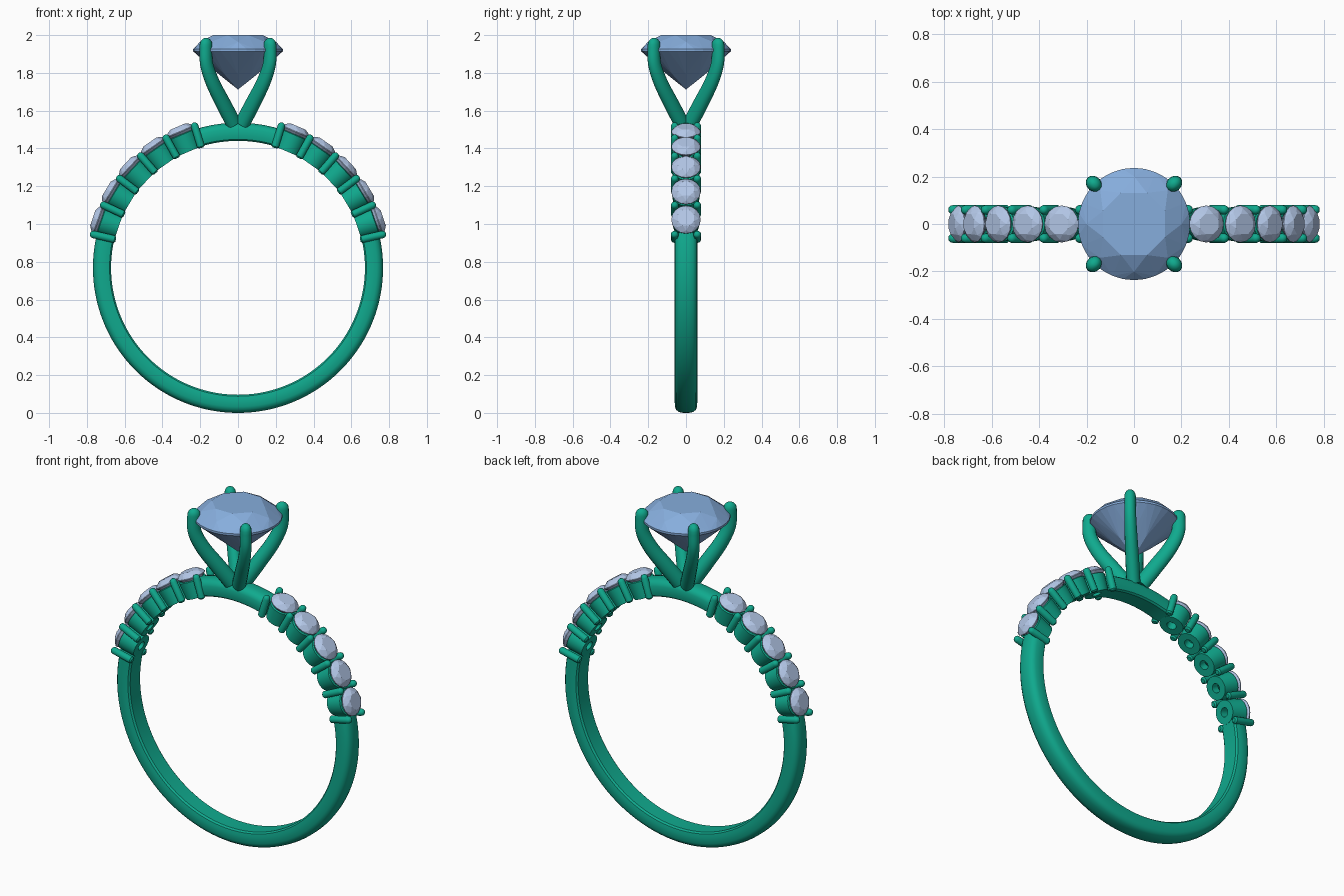
import bpy, bmesh
from math import sin, cos, pi, radians
from mathutils import Matrix, Vector

if "Cube" in bpy.data.objects:
    bpy.data.objects.remove(bpy.data.objects["Cube"])

CZ = 0.768            # height of the ring centre


def material(name, rgb):
    m = bpy.data.materials.new(name)
    m.diffuse_color = (*rgb, 1)
    m.use_nodes = True
    m.node_tree.nodes["Principled BSDF"].inputs["Base Color"].default_value = m.diffuse_color
    return m


METAL = material("green_metal", (0.005, 0.40, 0.27))
BLUE = material("blue_gem", (0.24, 0.42, 0.72))
PALE = material("pale_gem", (0.45, 0.57, 0.80))


def finish(bm, name, mat, matrix=None, smooth=True):
    bmesh.ops.recalc_face_normals(bm, faces=bm.faces)
    me = bpy.data.meshes.new(name)
    bm.to_mesh(me)
    bm.free()
    ob = bpy.data.objects.new(name, me)
    bpy.context.collection.objects.link(ob)
    me.materials.append(mat)
    if matrix:
        me.transform(matrix)
    if smooth:
        bpy.ops.object.select_all(action='DESELECT')
        ob.select_set(True)
        bpy.context.view_layer.objects.active = ob
        bpy.ops.object.shade_smooth_by_angle(angle=radians(35))
    return ob


def radial(deg):
    # local z points outward from the ring centre, deg measured from the top
    return Matrix.Translation((0, 0, CZ)) @ Matrix.Rotation(radians(deg), 4, 'Y')


def skin(bm, loops, closed):
    # bridge a list of equal vertex loops, capping open ends
    n = len(loops[0])
    for i in range(len(loops) if closed else len(loops) - 1):
        a, b = loops[i], loops[(i + 1) % len(loops)]
        for j in range(n):
            k = (j + 1) % n
            bm.faces.new((a[j], a[k], b[k], b[j]))
    if not closed:
        bm.faces.new(loops[0])
        bm.faces.new(loops[-1])


def arc(name, start, end, steps):
    # band section swept around the finger
    half = [(0.672, 0.046), (0.680, 0.056), (0.700, 0.060), (0.735, 0.059),
            (0.752, 0.052), (0.763, 0.038), (0.768, 0.016)]
    prof = half + [(r, -y) for r, y in reversed(half)]
    bm = bmesh.new()
    loops = []
    for i in range(steps + 1):
        a = radians(start + (end - start) * i / steps)
        loops.append([bm.verts.new((r * sin(a), y, CZ + r * cos(a))) for r, y in prof])
    skin(bm, loops, False)
    return finish(bm, name, METAL)


def lathe(name, prof, matrix, closed, segs):
    bm = bmesh.new()
    loops = [[bm.verts.new((r * cos(2 * pi * i / segs), r * sin(2 * pi * i / segs), z))
              for i in range(segs)] for r, z in prof]
    skin(bm, loops, closed)
    return finish(bm, name, METAL, matrix)


def gem(name, mat, rad, girdle, crown, depth, sides, matrix=None):
    # brilliant cut: hull of table, crown, girdle and pavilion points
    rings = [(8, 0.60, crown, 0), (8, 0.85, crown * 0.55, 0.5),
             (sides, 1.0, 0.025 * rad, 0), (sides, 1.0, -0.025 * rad, 0),
             (8, 0.42, -depth * 0.62, 0.5), (1, 0.0, -depth, 0)]
    bm = bmesh.new()
    for n, r, z, off in rings:
        for i in range(n):
            a = 2 * pi * (i + off) / n + pi / 8
            bm.verts.new((rad * r * cos(a), rad * r * sin(a), girdle + z))
    bmesh.ops.convex_hull(bm, input=bm.verts[:])
    bmesh.ops.dissolve_limit(bm, angle_limit=radians(1), verts=bm.verts[:], edges=bm.edges[:])
    return finish(bm, name, mat, matrix, smooth=False)


def claw(name, angle):
    # tapered curved claw: (distance from axis, height, radius), rounded at the tip
    key = [(0.035, 1.535, 0.044), (0.112, 1.64, 0.043), (0.190, 1.75, 0.040),
           (0.236, 1.85, 0.037), (0.240, 1.948, 0.036)]
    pts = [Vector(k) for k in key]
    pts = [2 * pts[0] - pts[1]] + pts + [2 * pts[-1] - pts[-2]]
    path = []
    for i in range(1, len(pts) - 2):
        p0, p1, p2, p3 = pts[i - 1:i + 3]
        for s in range(6):
            t = s / 6
            path.append(0.5 * (2 * p1 + (p2 - p0) * t + (2 * p0 - 5 * p1 + 4 * p2 - p3) * t * t
                               + (3 * p1 - p0 - 3 * p2 + p3) * t ** 3))
    for s in range(6):
        t = s / 6 * pi / 2 + 0.02
        path.append(Vector((0.240 - 0.008 * sin(t), 1.948 + 0.037 * sin(t), 0.036 * cos(t))))
    bm = bmesh.new()
    loops = []
    for i, p in enumerate(path):
        d = path[min(i + 1, len(path) - 1)] - path[max(i - 1, 0)]
        nx, nz = Vector((d.y, -d.x)).normalized()
        loops.append([bm.verts.new((p.x + nx * p.z * cos(2 * pi * j / 16),
                                    p.z * 0.85 * sin(2 * pi * j / 16),
                                    p.y + nz * p.z * cos(2 * pi * j / 16))) for j in range(16)])
    skin(bm, loops, False)
    return finish(bm, name, METAL, Matrix.Rotation(radians(angle), 4, 'Z'))


# Plain lower band and the short bridge under the centre stone
arc("lower_band", 76, 284, 96)
arc("top_bridge", -18, 18, 20)

# Centre stone and its four claws
gem("centre_stone", BLUE, 0.237, 1.92, 0.08, 0.208, 32)
for i in range(4):
    claw(f"centre_claw_{i + 1}", 45 + 90 * i)

# Five small stones per shoulder in open seats, with prong pairs between them
seat = [(0.066, 0.668), (0.075, 0.764), (0.066, 0.768), (0.026, 0.715), (0.026, 0.668)]
prong = [(0.012, 0.664), (0.020, 0.672), (0.020, 0.785), (0.017, 0.795),
         (0.011, 0.801), (0.003, 0.804)]
for label, side in (("left", -1), ("right", 1)):
    for i in range(5):
        m = radial(side * (23 + 12 * i))
        lathe(f"{label}_seat_{i + 1}", seat, m, True, 32)
        gem(f"{label}_small_stone_{i + 1}", PALE, 0.078, 0.783, 0.030, 0.066, 16, m)
    for i in range(6):
        for tag, y in (("front", -0.060), ("back", 0.060)):
            m = radial(side * (17 + 12 * i)) @ Matrix.Translation((0, y, 0))
            lathe(f"{label}_{tag}_prong_{i + 1}", prong, m, False, 14)
